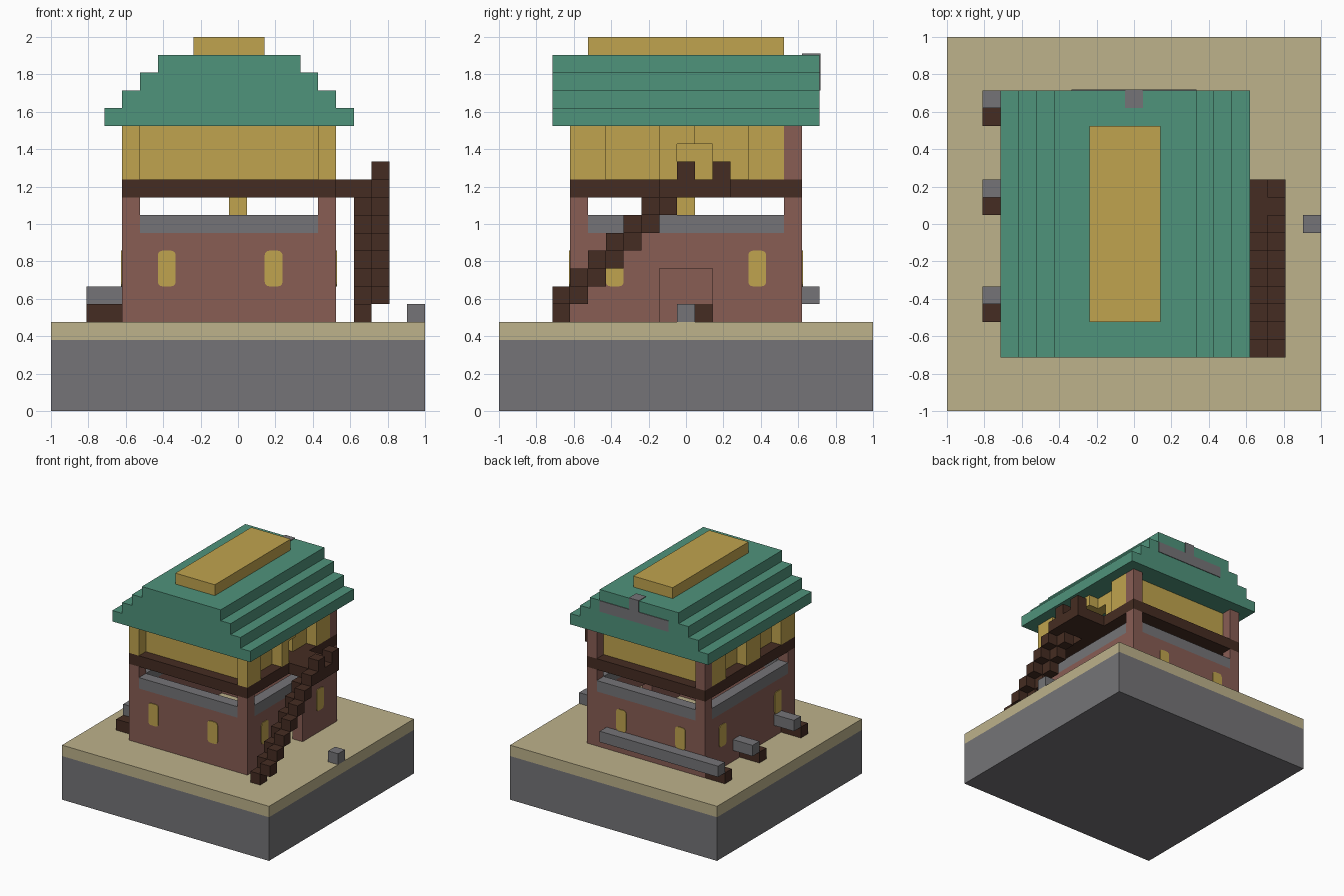
import bpy
import bmesh
from mathutils import Vector

CELLS = 21
UNIT = 2 / CELLS
THIN = 0.06  # plate thickness in cells

default_cube = bpy.data.objects.get("Cube")
if default_cube:
    bpy.data.objects.remove(default_cube, do_unlink=True)


def make_material(name, hex_code):
    channels = [int(hex_code[i:i + 2], 16) / 255 for i in (0, 2, 4)]
    linear = [((c + 0.055) / 1.055) ** 2.4 for c in channels]
    material = bpy.data.materials.new(name)
    material.use_nodes = True
    color = (*linear, 1)
    material.diffuse_color = color
    material.node_tree.nodes["Principled BSDF"].inputs["Base Color"].default_value = color
    return material


stone = make_material("grey stone", "757477")
sand = make_material("pale sand", "BDB28B")
brick = make_material("red brown brick", "885D54")
wood = make_material("dark wood", "452C22")
gold = make_material("warm gold", "C0A44E")
green = make_material("green roof tile", "4F937B")


def build(name, material, *boxes, rounded_axis=None):
    """Make one object out of boxes given as x, y and z spans in grid cells."""
    bm = bmesh.new()
    for spans in boxes:
        low = Vector([s[0] for s in spans])
        high = Vector([s[1] for s in spans])
        verts = bmesh.ops.create_cube(bm, size=1)["verts"]
        for v in verts:
            p = (low + high) / 2 + v.co * (high - low)
            v.co = Vector((p.x - CELLS / 2, p.y - CELLS / 2, p.z)) * UNIT
    if rounded_axis is not None:
        edges = [e for e in bm.edges
                 if abs((e.verts[0].co - e.verts[1].co).normalized()[rounded_axis]) > 0.9]
        bmesh.ops.bevel(bm, geom=edges, offset=UNIT / 4, segments=3, profile=0.5, affect="EDGES")
    mesh = bpy.data.meshes.new(name)
    bm.to_mesh(mesh)
    bm.free()
    mesh.materials.append(material)
    obj = bpy.data.objects.new(name, mesh)
    bpy.context.scene.collection.objects.link(obj)
    return obj


def cell(start, length=1):
    return (start, start + length)


# Ground block
full = (0, CELLS)
build("ground_stone", stone, (full, full, (0, 4)))
build("ground_sand", sand, (full, full, (4, 5)))

# House footprint
left, right, front, back = 4, 16, 4, 17
house_x, house_y = (left, right), (front, back)
inner_x, inner_y = (left + 1, right - 1), (front + 1, back - 1)
door_y = (9, 12)
storey = (5, 10)

# Ground floor walls with a doorway on the stair side
build("front_and_back_walls", brick,
      (house_x, cell(front), storey), (house_x, cell(back - 1), storey))
build("plain_side_wall", brick, (cell(left), inner_y, storey))
build("door_side_wall", brick,
      (cell(right - 1), (inner_y[0], door_y[0]), storey),
      (cell(right - 1), (door_y[1], inner_y[1]), storey),
      (cell(right - 1), door_y, (8, 10)))

# Corner posts carry the upper floor
corners = [(x, y) for x in (left, right - 1) for y in (front, back - 1)]
build("corner_posts", brick, *[(cell(x), cell(y), (10, 12)) for x, y in corners])

# Stone sill ring below the open strip
sill = (10, 11)
build("stone_sills", stone,
      (inner_x, cell(front), sill), (inner_x, cell(back - 1), sill),
      (cell(left), inner_y, sill), (cell(right - 1), inner_y, sill))
build("hanging_lantern", gold, (cell(10), cell(10), (11, 12)))

# Rounded window plates
window_z = (7, 9)
for x in (6, 12):
    for side, y in (("front", (front - THIN, front)), ("back", (back, back + THIN))):
        build(side + "_window", gold, (cell(x), y, window_z), rounded_axis=1)
for y in (6, 14):
    for side, x in (("left", (right, right + THIN)), ("right", (left - THIN, left))):
        build(side + "_window", gold, (x, cell(y), window_z), rounded_axis=0)

# Upper floor and balcony
deck = (12, 13)
build("upper_floor", wood, (house_x, house_y, deck))
build("balcony", wood, ((right, 19), (10, 13), deck))
build("balcony_posts", wood, *[(cell(18), cell(y), (13, 14)) for y in (10, 12)])

# Stairs: tread beside a raised rail block
for i in range(7):
    build("stair_step", wood, (cell(17), cell(3 + i), cell(5 + i)),
          (cell(18), cell(3 + i), cell(6 + i)))

# Upper storey: recessed walls, gold pilasters, brick back posts
upper = (13, 16)
opening_y, opening_z = (10, 12), (13, 15)
build("upper_front_wall", gold, (inner_x, cell(front + 1), upper))
build("upper_back_wall", gold, (inner_x, cell(back - 2), upper))
wall_y = (front + 2, back - 2)
build("upper_plain_side_wall", gold, (cell(left + 1), wall_y, upper))
build("upper_door_side_wall", gold,
      (cell(right - 2), (wall_y[0], opening_y[0]), upper),
      (cell(right - 2), (opening_y[1], wall_y[1]), upper),
      (cell(right - 2), opening_y, (opening_z[1], upper[1])))
for x in (left, right - 1):
    build("end_pilasters", gold, *[(cell(x), cell(y, 2), upper) for y in (front, 14)])
    build("back_post", brick, (cell(x), cell(back - 1), upper))
build("plain_middle_pilaster", gold, (cell(left), cell(9, 2), upper))
build("door_middle_pilaster", gold,
      (cell(right - 1), cell(9), upper),
      (cell(right - 1), cell(10), (opening_z[1], upper[1])))

# Stepped roof and ridge cap
roof_y = (3, 18)
for i in range(4):
    build("roof_tier", green, ((3 + i, 17 - i), roof_y, cell(16 + i)))
build("ridge_cap", gold, ((8, 12), (5, 16), (20, 21)))

# Stone inlay on the back gable
build("gable_inlay_bar", stone, ((7, 14), cell(18, THIN), cell(18)))
build("gable_inlay_stem", stone, (cell(10), (17, 18 + THIN), (19, 20 + THIN)))

# Beams along the back and side
build("back_beam", stone, ((2, 14), cell(back), cell(6)))
for y in (6, 12):
    build("side_beam", stone, ((2, left), cell(y), cell(6)))
for y in (5, 11, 16):
    build("side_log", wood, ((2, left + 1 + THIN), cell(y), cell(5)))

# Loose block at the edge of the yard
build("yard_stone", stone, (cell(20), cell(10), cell(5)))
